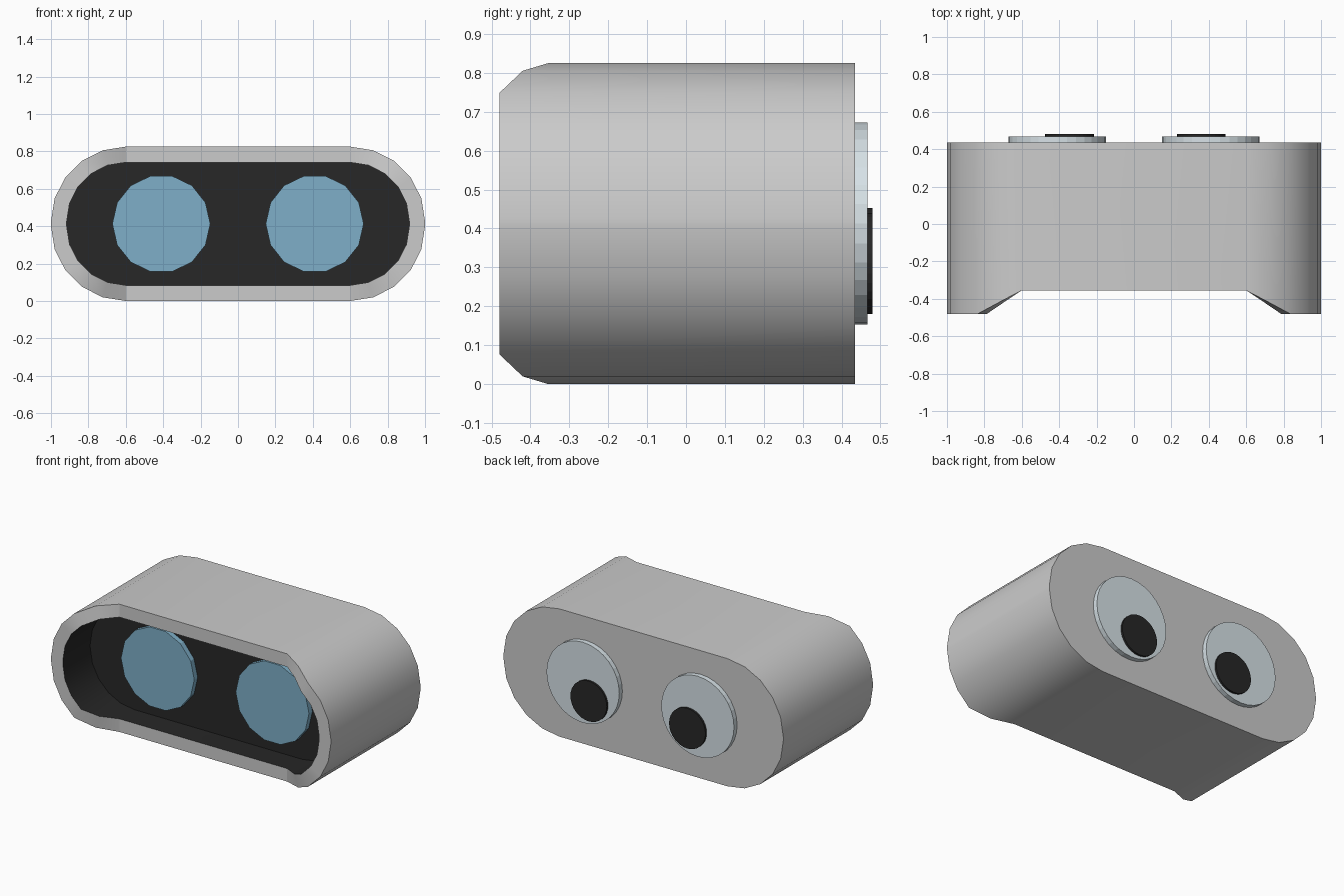
import bpy, bmesh
from math import sin, cos, pi

if "Cube" in bpy.data.objects:
    bpy.data.objects.remove(bpy.data.objects["Cube"])

BACK, FLOOR = 0.435, -0.2
CORNER_Y = [-0.355, -0.42, -0.48, -0.48, -0.48, -0.48]   # front edge from flat to side


def material(name, color):
    m = bpy.data.materials.new(name)
    m.diffuse_color = (*color, 1)
    m.use_nodes = True
    m.node_tree.nodes["Principled BSDF"].inputs["Base Color"].default_value = m.diffuse_color
    return m


grey = material("grey", (0.6, 0.6, 0.6))
dark = material("dark", (0.02, 0.02, 0.02))
blue = material("lens_blue", (0.21, 0.43, 0.58))
white = material("eye_white", (0.68, 0.76, 0.8))


def profile(inset):
    """Rounded-box outline as (x, z, front_y), counter-clockwise from upper right."""
    r = 0.4 - inset
    q = [(0.6 + r * sin(i * pi / 10), 0.425 + r * cos(i * pi / 10), CORNER_Y[i])
         for i in range(6)]
    right = q + [(x, 0.825 - z, y) for x, z, y in reversed(q)]
    return right + [(-x, z, y) for x, z, y in reversed(right)]


# Hollow body: back plate, outer wall, rim, dark cavity wall and floor
bm = bmesh.new()
outer, inner = profile(0.0), profile(0.084)
rings = [
    [bm.verts.new((x, BACK, z)) for x, z, y in outer],
    [bm.verts.new((x, y, z)) for x, z, y in outer],
    [bm.verts.new((x, y, z)) for x, z, y in inner],
    [bm.verts.new((x, FLOOR, z)) for x, z, y in inner],
]
n = len(outer)
for k in range(3):
    a, b = rings[k], rings[k + 1]
    for i in range(n):
        j = (i + 1) % n
        f = bm.faces.new((a[i], a[j], b[j], b[i]))
        f.material_index = 1 if k == 2 else 0
bm.faces.new(rings[0])
bm.faces.new(rings[3]).material_index = 1
bmesh.ops.recalc_face_normals(bm, faces=bm.faces)
mesh = bpy.data.meshes.new("body")
bm.to_mesh(mesh)
bm.free()
mesh.materials.append(grey)
mesh.materials.append(dark)
body = bpy.data.objects.new("body", mesh)
bpy.context.collection.objects.link(body)
bpy.context.view_layer.objects.active = body
body.select_set(True)
bpy.ops.object.shade_smooth_by_angle(angle=pi / 6)


def disc(name, x, z, r, y0, y1, sides, mat):
    """Flat cylinder along y between y0 and y1, with a vertex on the +x side."""
    bm = bmesh.new()
    loops = [[bm.verts.new((x + r * cos(2 * pi * i / sides), y,
                            z + r * sin(2 * pi * i / sides))) for i in range(sides)]
             for y in (y0, y1)]
    for i in range(sides):
        j = (i + 1) % sides
        bm.faces.new((loops[0][i], loops[0][j], loops[1][j], loops[1][i]))
    for loop in loops:
        bm.faces.new(loop)
    bmesh.ops.recalc_face_normals(bm, faces=bm.faces)
    me = bpy.data.meshes.new(name)
    bm.to_mesh(me)
    bm.free()
    me.materials.append(mat)
    bpy.context.collection.objects.link(bpy.data.objects.new(name, me))


# Lenses in the cavity, eyes and off-centre pupils on the back
for side, s, px, pz in (("left", -1, -0.345, 0.323), ("right", 1, 0.36, 0.31)):
    disc("lens_" + side, s * 0.41, 0.4125, 0.262, FLOOR - 0.035, FLOOR + 0.005, 14, blue)
    disc("eye_" + side, s * 0.41, 0.4125, 0.26, BACK - 0.005, 0.467, 32, white)
    disc("pupil_" + side, px, pz, 0.13, 0.462, 0.48, 32, dark)
